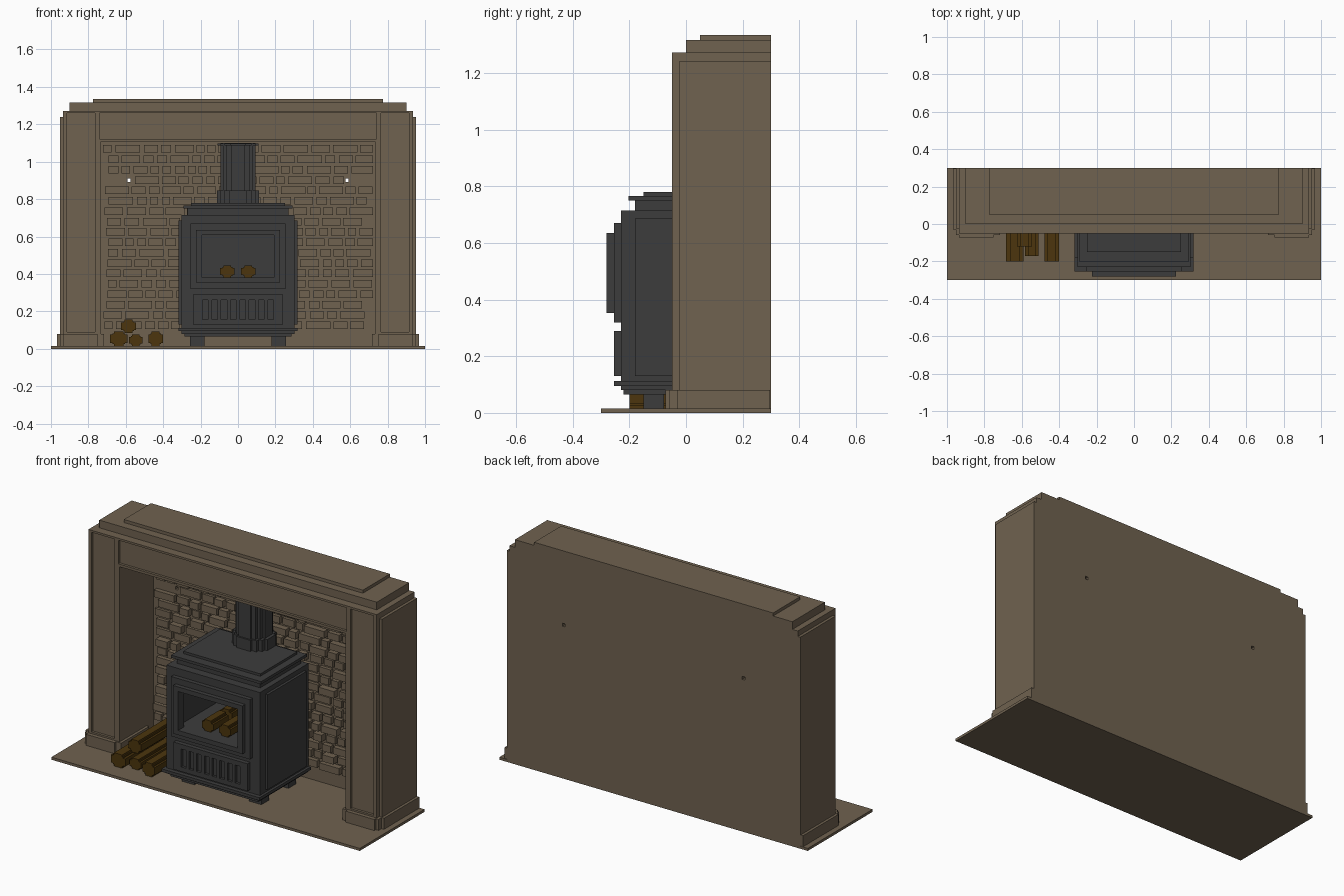
import bpy, bmesh, random
from mathutils import Matrix

if "Cube" in bpy.data.objects:
    bpy.data.objects.remove(bpy.data.objects["Cube"])

random.seed(4)


def material(name, rgb):
    m = bpy.data.materials.new(name)
    m.diffuse_color = (*rgb, 1)
    m.use_nodes = True
    m.node_tree.nodes["Principled BSDF"].inputs["Base Color"].default_value = m.diffuse_color
    return m


STONE = material("brown stone", (0.16, 0.122, 0.08))
IRON = material("dark iron", (0.045, 0.045, 0.045))
WOOD = material("log brown", (0.072, 0.036, 0.004))


def finish(name, bm, mat):
    bmesh.ops.recalc_face_normals(bm, faces=bm.faces)
    me = bpy.data.meshes.new(name)
    bm.to_mesh(me)
    bm.free()
    if mat:
        me.materials.append(mat)
    ob = bpy.data.objects.new(name, me)
    bpy.context.collection.objects.link(ob)
    return ob


def boxes(name, mat, *dims):
    """One object from boxes given as x0, x1, y0, y1, z0, z1."""
    bm = bmesh.new()
    for x0, x1, y0, y1, z0, z1 in dims:
        mx = (Matrix.Translation(((x0 + x1) / 2, (y0 + y1) / 2, (z0 + z1) / 2))
              @ Matrix.Diagonal((x1 - x0, y1 - y0, z1 - z0, 1)))
        bmesh.ops.create_cube(bm, size=1, matrix=mx)
    return finish(name, bm, mat)


def both(x0, x1, *rest):
    """A box and its mirror image across x = 0."""
    return [(x0, x1, *rest), (-x1, -x0, *rest)]


def cut(ob, *dims):
    cutter = boxes(ob.name + "_cutter", None, *dims)
    cutter.hide_render = True
    cutter.hide_set(True)
    m = ob.modifiers.new("cut", 'BOOLEAN')
    m.operation, m.solver, m.object = 'DIFFERENCE', 'EXACT', cutter


FINE = [(1, .4), (.86, .4), (.86, .66), (.66, .66), (.66, .86), (.4, .86), (.4, 1)]
COARSE = [(1, .55), (.7, .55), (.7, .7), (.55, .7), (.55, 1)]


def stepped_round(name, mat, quarter, rx, ry, centre, length, along_y=False):
    """Extrude a stepped round section up z, or along y for logs."""
    pts, q = [], quarter
    for _ in range(4):
        pts += q
        q = [(-b, a) for a, b in q]
    bm = bmesh.new()
    cx, cy, cz = centre
    if along_y:
        vs = [bm.verts.new((cx + a * rx, cy, cz + b * ry)) for a, b in pts]
        step = (0, length, 0)
    else:
        vs = [bm.verts.new((cx + a * rx, cy + b * ry, cz)) for a, b in pts]
        step = (0, 0, length)
    face = bm.faces.new(vs)
    ext = bmesh.ops.extrude_face_region(bm, geom=[face], use_keep_orig=True)
    bmesh.ops.translate(bm, vec=step, verts=[
        v for v in ext["geom"] if isinstance(v, bmesh.types.BMVert)])
    return finish(name, bm, mat)


# Hearth slab
boxes("hearth", STONE, (-1, 1, -.3, .3, 0, .015))

# Fireplace surround with opening, recessed panels and two small wall holes
body = boxes("surround", STONE, (-.935, .935, -.05, .3, .005, 1.272))
cut(body, (-.733, .733, -.2, .265, -.1, 1.107),
    (-.74, .74, -.2, -.035, 1.122, 1.26),
    *both(.765, .915, -.2, -.035, .09, 1.26))
cut(body, *both(.574, .592, .2, .4, .892, .91))
boxes("side_panels", STONE, *both(.93, .952, -.025, .3, .005, 1.24))

# Mantel steps
boxes("mantel_lower", STONE, (-.9, .9, 0, .3, 1.26, 1.317))
boxes("mantel_upper", STONE, (-.775, .775, .05, .3, 1.31, 1.335))

# Plinth blocks at the feet of the pilasters
boxes("plinth_front", STONE, *both(.75, .935, -.073, 0, .005, .08))
boxes("plinth_wide", STONE, *both(.717, .953, -.058, .2, .005, .08))
boxes("plinth_side", STONE, *both(.9, .968, -.03, .297, .005, .08))

# Rough brick lining on the back of the recess
bricks = []
for row in range(18):
    z = .105 + row * .0555
    x = -.722 + random.uniform(0, .03)
    while x < .66:
        w = min(random.choice((.045, .055, .075, .1, .13)), .722 - x)
        near_hole = z - .01 < .9 < z + .05 and x - .01 < .583 < x + w + .01
        near_hole |= z - .01 < .9 < z + .05 and x - .01 < -.583 < x + w + .01
        if not near_hole:
            bricks.append((x, x + w, random.uniform(.225, .25), .27, z, z + .04))
        x += w + random.uniform(.012, .022)
boxes("brick_lining", STONE, *bricks)

# Stove body with firebox
stove = boxes("stove_body", IRON, (-.303, .303, -.23, .22, .08, .715))
cut(stove, (-.225, .225, -.4, .17, .38, .635))
boxes("stove_side_panels", IRON, *both(.29, .318, -.18, .18, .13, .687))
boxes("stove_base", IRON, (-.285, .285, -.22, .21, .065, .1))
boxes("stove_rim", IRON, (-.318, .318, -.255, .22, .095, .112))
boxes("stove_legs", IRON, *both(.178, .257, -.15, -.078, .01, .07),
      *both(.178, .257, .1, .17, .01, .07))

# Stove top steps
boxes("stove_neck", IRON, (-.27, .27, -.18, .2, .7, .755))
boxes("stove_top_plate", IRON, (-.292, .292, -.203, .22, .75, .766))
boxes("stove_top_cap", IRON, (-.25, .25, -.15, .19, .76, .78))

# Door frame in two steps around the open window
for name, hw, y, z0, z1 in (("door_outer", .255, -.255, .32, .67),
                            ("door_inner", .225, -.28, .353, .635)):
    back = -.225 if name == "door_outer" else -.25
    frame = boxes(name, IRON, (-hw, hw, y, back, z0, z1))
    cut(frame, (-.192, .192, -.5, 0, .38, .608))

# Lower vent plate with slots
vent = boxes("vent_plate", IRON, (-.24, .24, -.255, -.22, .13, .29))
cut(vent, *[(-.19 + i * .05, -.16 + i * .05, -.4, -.24, .157, .262) for i in range(8)])

# Flue pipe with collars
FY = .15
stepped_round("flue_collar", IRON, FINE, .113, .1, (0, FY, .77), .075)
stepped_round("flue_pipe", IRON, FINE, .094, .09, (0, FY, .78), .32)
stepped_round("flue_top_ring", IRON, FINE, .11, .1, (0, FY, 1.086), .012)

# Stacked logs on the hearth: x, z, radii, front y
for i, (x, z, rx, rz, y) in enumerate((
        (-.638, .053, .047, .04, -.2), (-.547, .045, .037, .032, -.17),
        (-.585, .12, .04, .037, -.12), (-.44, .053, .039, .04, -.2))):
    stepped_round(f"hearth_log_{i + 1}", WOOD, COARSE, rx, rz, (x, y, z), .36, True)

# Logs in the firebox
for x in (-.057, .055):
    for y in (-.2, -.03):
        stepped_round("firebox_log", WOOD, COARSE, .038, .034, (x, y, .412), .14, True)
